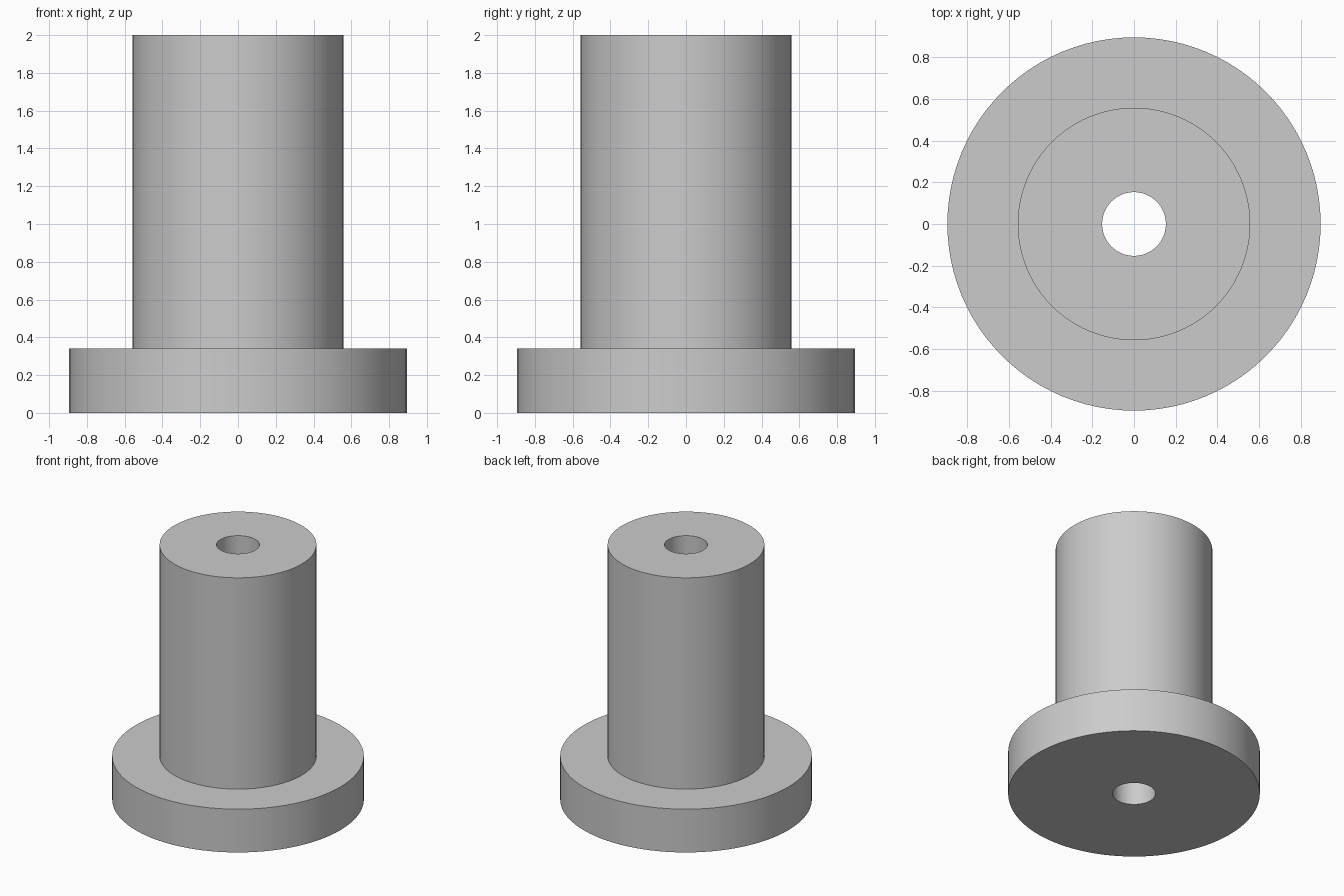
import bpy
import bmesh
import math

if "Cube" in bpy.data.objects:
    bpy.data.objects.remove(bpy.data.objects["Cube"])

SEGMENTS = 96
BORE_R, BARREL_R, FLANGE_R = 0.153, 0.558, 0.896
FLANGE_H, HEIGHT = 0.34, 2.0

grey = bpy.data.materials.new("plain grey")
grey.diffuse_color = (0.6, 0.6, 0.6, 1.0)
grey.use_nodes = True
grey.node_tree.nodes["Principled BSDF"].inputs["Base Color"].default_value = grey.diffuse_color


def lathe(name, profile, material):
    """Revolve a closed (radius, height) profile around the z axis."""
    bm = bmesh.new()
    verts = [bm.verts.new((r, 0, z)) for r, z in profile]
    edges = [bm.edges.new((a, b)) for a, b in zip(verts, verts[1:] + verts[:1])]
    bmesh.ops.spin(bm, geom=verts + edges, axis=(0, 0, 1), cent=(0, 0, 0),
                   angle=math.tau, steps=SEGMENTS, use_merge=True)
    bmesh.ops.remove_doubles(bm, verts=bm.verts, dist=1e-5)
    bmesh.ops.recalc_face_normals(bm, faces=bm.faces)
    mesh = bpy.data.meshes.new(name)
    bm.to_mesh(mesh)
    bm.free()
    mesh.materials.append(material)
    obj = bpy.data.objects.new(name, mesh)
    bpy.context.collection.objects.link(obj)
    bpy.context.view_layer.objects.active = obj
    obj.select_set(True)
    bpy.ops.object.shade_smooth_by_angle(angle=math.radians(30))
    obj.select_set(False)
    return obj


# Flanged bushing: wide base flange, tall barrel and a bore right through
lathe("flanged_bushing", [
    (BORE_R, 0), (FLANGE_R, 0), (FLANGE_R, FLANGE_H),
    (BARREL_R, FLANGE_H), (BARREL_R, HEIGHT), (BORE_R, HEIGHT),
], grey)
